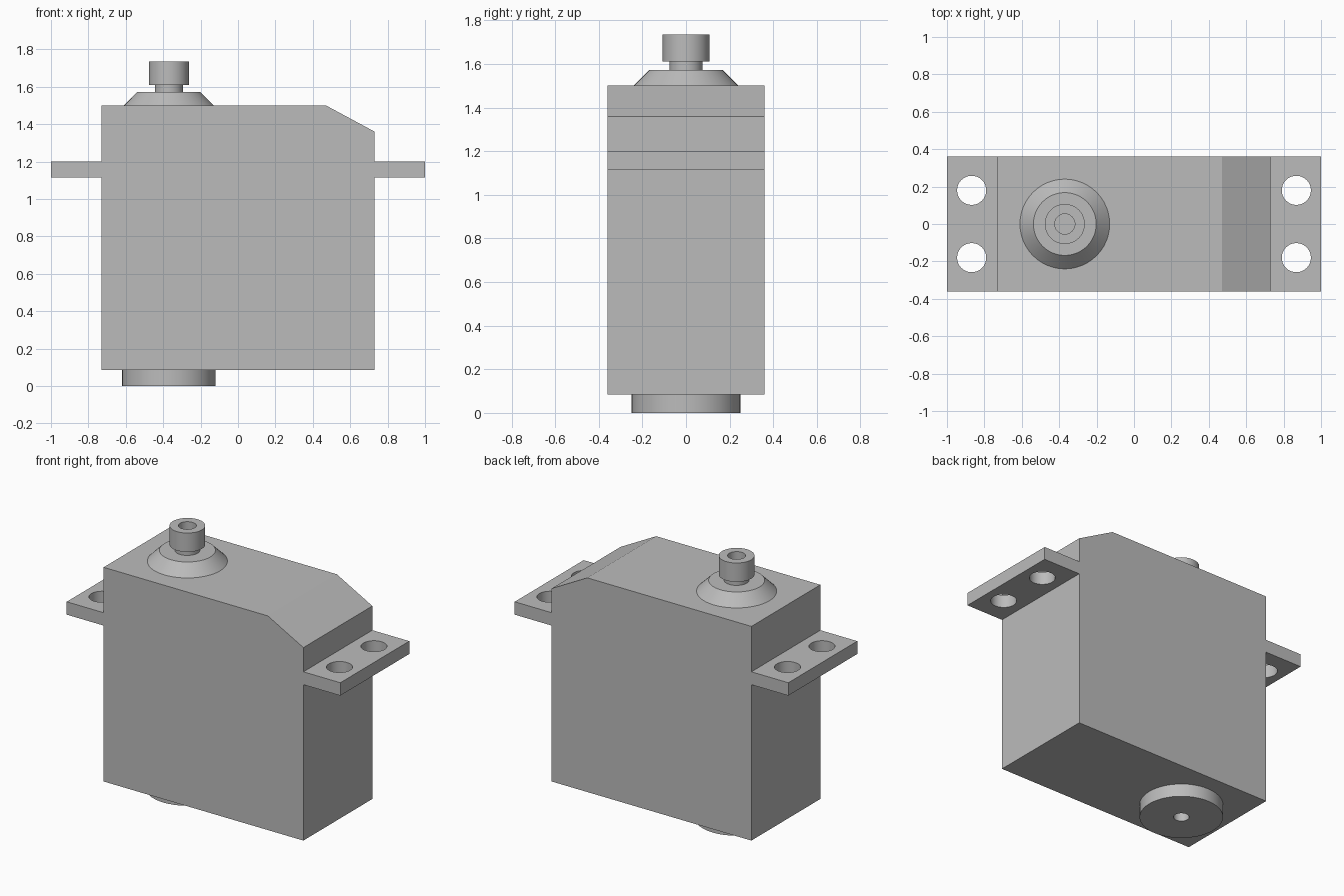
import bpy, bmesh
from math import radians, tau
from mathutils import Vector

cube = bpy.data.objects.get("Cube")
if cube:
    bpy.data.objects.remove(cube, do_unlink=True)

plastic = bpy.data.materials.new("plain grey")
plastic.use_nodes = True
GREY = (0.5, 0.5, 0.5, 1)
plastic.diffuse_color = GREY
plastic.node_tree.nodes["Principled BSDF"].inputs["Base Color"].default_value = GREY

HALF_X, HALF_Y = 0.73, 0.36
SHAFT_X = -0.37


def finish(name, bm):
    """Turn a bmesh into a named object with clean normals and sharp edges kept."""
    bmesh.ops.remove_doubles(bm, verts=bm.verts, dist=1e-5)
    bmesh.ops.recalc_face_normals(bm, faces=bm.faces)
    mesh = bpy.data.meshes.new(name)
    bm.to_mesh(mesh)
    bm.free()
    mesh.materials.append(plastic)
    ob = bpy.data.objects.new(name, mesh)
    bpy.context.collection.objects.link(ob)
    return ob


def smooth(ob):
    bpy.ops.object.select_all(action='DESELECT')
    ob.select_set(True)
    bpy.context.view_layer.objects.active = ob
    bpy.ops.object.shade_smooth_by_angle(angle=radians(30))


def prism(name, outline):
    """Extrude an x-z outline across the full depth."""
    bm = bmesh.new()
    face = bm.faces.new([bm.verts.new((x, -HALF_Y, z)) for x, z in outline])
    side = bmesh.ops.extrude_face_region(bm, geom=[face])["geom"]
    moved = [v for v in side if isinstance(v, bmesh.types.BMVert)]
    bmesh.ops.translate(bm, verts=moved, vec=(0, 2 * HALF_Y, 0))
    return finish(name, bm)


def lathe(name, profile, x=SHAFT_X, y=0, steps=48):
    """Spin a radius-height profile about a vertical axis."""
    bm = bmesh.new()
    verts = [bm.verts.new((x + r, y, z)) for r, z in profile]
    edges = [bm.edges.new(pair) for pair in zip(verts, verts[1:])]
    bmesh.ops.spin(bm, geom=verts + edges, cent=(x, y, 0), axis=(0, 0, 1),
                   angle=tau, steps=steps, use_merge=True)
    ob = finish(name, bm)
    smooth(ob)
    return ob


# Case with one sloped upper corner
prism("case", [(-HALF_X, 0.085), (HALF_X, 0.085), (HALF_X, 1.36),
               (0.47, 1.5), (-HALF_X, 1.5)])

# Mounting ears, each with two screw holes
for side, label in ((1, "left"), (-1, "right")):
    ear = prism(label + "_mounting_ear",
                [(side * x, z) for x, z in ((HALF_X, 1.115), (1, 1.115),
                                            (1, 1.2), (HALF_X, 1.2))])
    for y in (-0.18, 0.18):
        cutter = lathe("screw_hole_cutter", [(0, 1), (0.078, 1), (0.078, 1.3), (0, 1.3)],
                       side * 0.868, y, 32)
        cutter.hide_render = True
        cut = ear.modifiers.new("screw hole", 'BOOLEAN')
        cut.operation = 'DIFFERENCE'
        cut.solver = 'EXACT'
        cut.object = cutter
        bpy.ops.object.select_all(action='DESELECT')
        ear.select_set(True)
        bpy.context.view_layer.objects.active = ear
        bpy.ops.object.modifier_apply(modifier=cut.name)
        bpy.data.objects.remove(cutter, do_unlink=True)
    smooth(ear)

# Tapered collar, neck and hollow output shaft
lathe("shaft_collar", [(0.24, 1.5), (0.168, 1.572), (0.075, 1.572)])
lathe("output_shaft", [(0.075, 1.572), (0.075, 1.61), (0.107, 1.61), (0.107, 1.735),
                       (0.054, 1.735), (0.054, 1.61), (0, 1.61)])

# Round boss under the case with a blind centre hole
lathe("bottom_boss", [(0.25, 0.085), (0.25, 0), (0.047, 0), (0.047, 0.084), (0, 0.084)])
